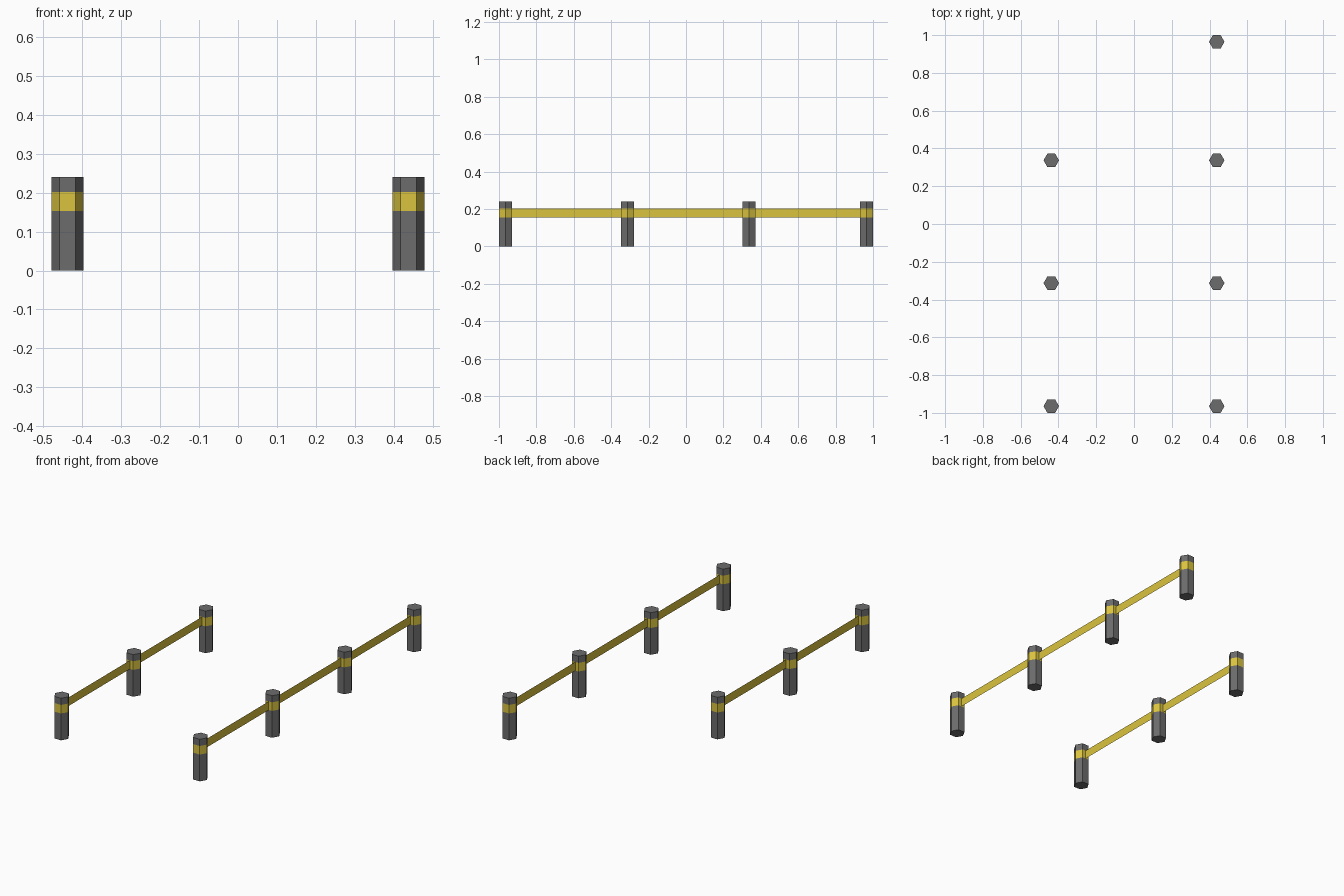
import bpy, bmesh, math

if "Cube" in bpy.data.objects:
    bpy.data.objects.remove(bpy.data.objects["Cube"])

R = 0.041                       # post radius
H = 0.24                        # post height
BAND = (0.153, 0.202)           # height range of painted band and rail
X = 0.438
YS = (-0.9645, -0.313, 0.337, 0.9645)
HALF = R * math.cos(math.pi / 6)


def material(name, rgb):
    m = bpy.data.materials.new(name)
    m.diffuse_color = (*rgb, 1)
    m.use_nodes = True
    m.node_tree.nodes["Principled BSDF"].inputs["Base Color"].default_value = m.diffuse_color
    return m


GREY = material("dark grey", (0.15, 0.15, 0.15))
YELLOW = material("safety yellow", (0.70, 0.55, 0.05))


def add_object(name, bm, mats):
    me = bpy.data.meshes.new(name)
    bm.to_mesh(me)
    bm.free()
    for m in mats:
        me.materials.append(m)
    bpy.context.collection.objects.link(bpy.data.objects.new(name, me))


# Hexagonal post with a painted band
def post(name, x, y):
    bm = bmesh.new()
    zs = (0, *BAND, H)
    rings = [[bm.verts.new((x + R * math.cos(i * math.pi / 3),
                            y + R * math.sin(i * math.pi / 3), z))
              for i in range(6)] for z in zs]
    for k in range(3):
        for i in range(6):
            j = (i + 1) % 6
            f = bm.faces.new((rings[k][i], rings[k][j], rings[k + 1][j], rings[k + 1][i]))
            f.material_index = int(k == 1)
    bm.faces.new(rings[0][::-1])
    bm.faces.new(rings[-1])
    add_object(name, bm, (GREY, YELLOW))


# Flat tape strip between neighbouring posts
def rail(name, x, y0, y1):
    bm = bmesh.new()
    bm.faces.new([bm.verts.new(p) for p in (
        (x, y0, BAND[0]), (x, y1, BAND[0]), (x, y1, BAND[1]), (x, y0, BAND[1]))])
    add_object(name, bm, (YELLOW,))


# Right row has four posts, left row has three
for side, x, ys in (("right", X, YS), ("left", -X, YS[:3])):
    for n, y in enumerate(ys, 1):
        post(f"{side}_post_{n}", x, y)
    for n, (a, b) in enumerate(zip(ys, ys[1:]), 1):
        rail(f"{side}_rail_{n}", x, a + HALF, b - HALF)
